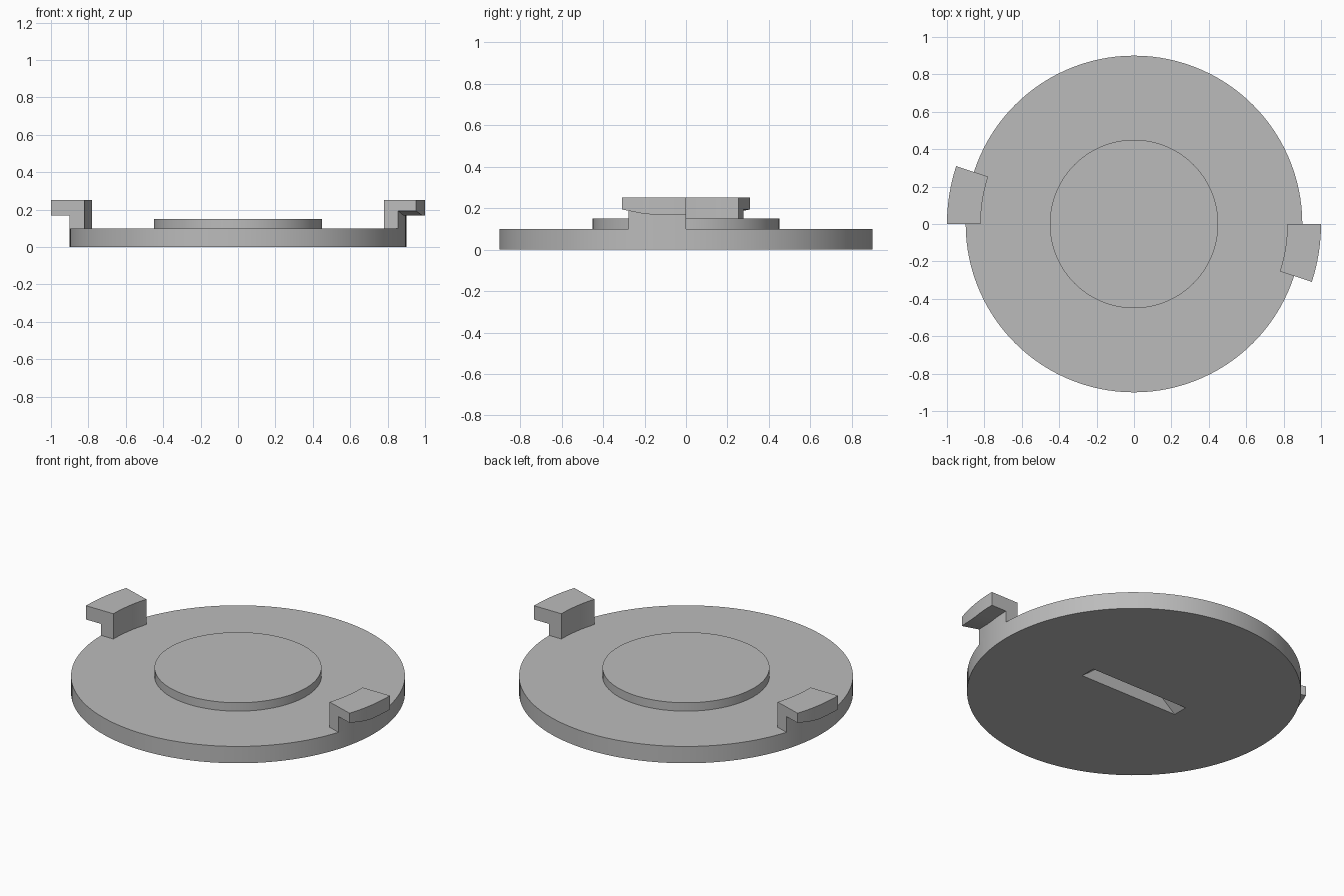
import bpy, bmesh, math

if "Cube" in bpy.data.objects:
    bpy.data.objects.remove(bpy.data.objects["Cube"])

SEG = 120                      # sides of the round parts (3 degrees each)
STEP = 2 * math.pi / SEG

grey = bpy.data.materials.new("plain grey")
grey.diffuse_color = (0.5, 0.5, 0.5, 1)
grey.use_nodes = True
grey.node_tree.nodes["Principled BSDF"].inputs["Base Color"].default_value = grey.diffuse_color


def make(name, bm):
    bmesh.ops.recalc_face_normals(bm, faces=bm.faces)
    mesh = bpy.data.meshes.new(name)
    bm.to_mesh(mesh)
    bm.free()
    mesh.materials.append(grey)
    ob = bpy.data.objects.new(name, mesh)
    bpy.context.collection.objects.link(ob)
    return ob


def smooth(ob):
    bpy.ops.object.select_all(action='DESELECT')
    ob.select_set(True)
    bpy.context.view_layer.objects.active = ob
    bpy.ops.object.shade_smooth_by_angle(angle=math.radians(25))


# Round plate with the raised centre, as one stepped solid
bm = bmesh.new()
rings = []
for r, z in [(0.9, 0), (0.9, 0.1), (0.45, 0.1), (0.45, 0.15)]:
    rings.append([bm.verts.new((r * math.cos(i * STEP), r * math.sin(i * STEP), z))
                  for i in range(SEG)])
for a, b in zip(rings, rings[1:]):
    for i in range(SEG):
        j = (i + 1) % SEG
        bm.faces.new((a[i], a[j], b[j], b[i]))
bm.faces.new(rings[0][::-1])
bm.faces.new(rings[-1])
plate = make("round_plate", bm)

# Coin slot in the underside, with sloping ends
bm = bmesh.new()
profile = [(-0.375, -0.04), (0.375, -0.04), (0.2, 0.1), (-0.2, 0.1)]
sides = [[bm.verts.new((x, y, z)) for x, z in profile] for y in (-0.046, 0.046)]
bm.faces.new(sides[0])
bm.faces.new(sides[1][::-1])
for i in range(4):
    j = (i + 1) % 4
    bm.faces.new((sides[0][i], sides[0][j], sides[1][j], sides[1][i]))
cutter = make("slot_cutter", bm)
cut = plate.modifiers.new("slot", 'BOOLEAN')
cut.operation = 'DIFFERENCE'
cut.solver = 'EXACT'
cut.object = cutter
bpy.context.view_layer.objects.active = plate
bpy.ops.object.modifier_apply(modifier=cut.name)
bpy.data.objects.remove(cutter)
smooth(plate)


# Hooked locking tab: an L section swept 18 degrees, lead-in ramp under the lip
def locking_tab(name, start):
    bm = bmesh.new()
    rows = []
    for k in range(7):
        a = start - k * STEP
        under = 0.168 + 0.025 * max(0, (k - 3.5) / 2.5)
        section = [(0.82, 0.1), (0.9, 0.1), (0.9, under),
                   (1.0, under), (1.0, 0.25), (0.82, 0.25)]
        rows.append([bm.verts.new((r * math.cos(a), r * math.sin(a), z))
                     for r, z in section])
    for p, q in zip(rows, rows[1:]):
        for i in range(6):
            j = (i + 1) % 6
            bm.faces.new((p[i], p[j], q[j], q[i]))
    bm.faces.new(rows[0])
    bm.faces.new(rows[-1][::-1])
    smooth(make(name, bm))


locking_tab("locking_tab_right", 0)
locking_tab("locking_tab_left", math.pi)
